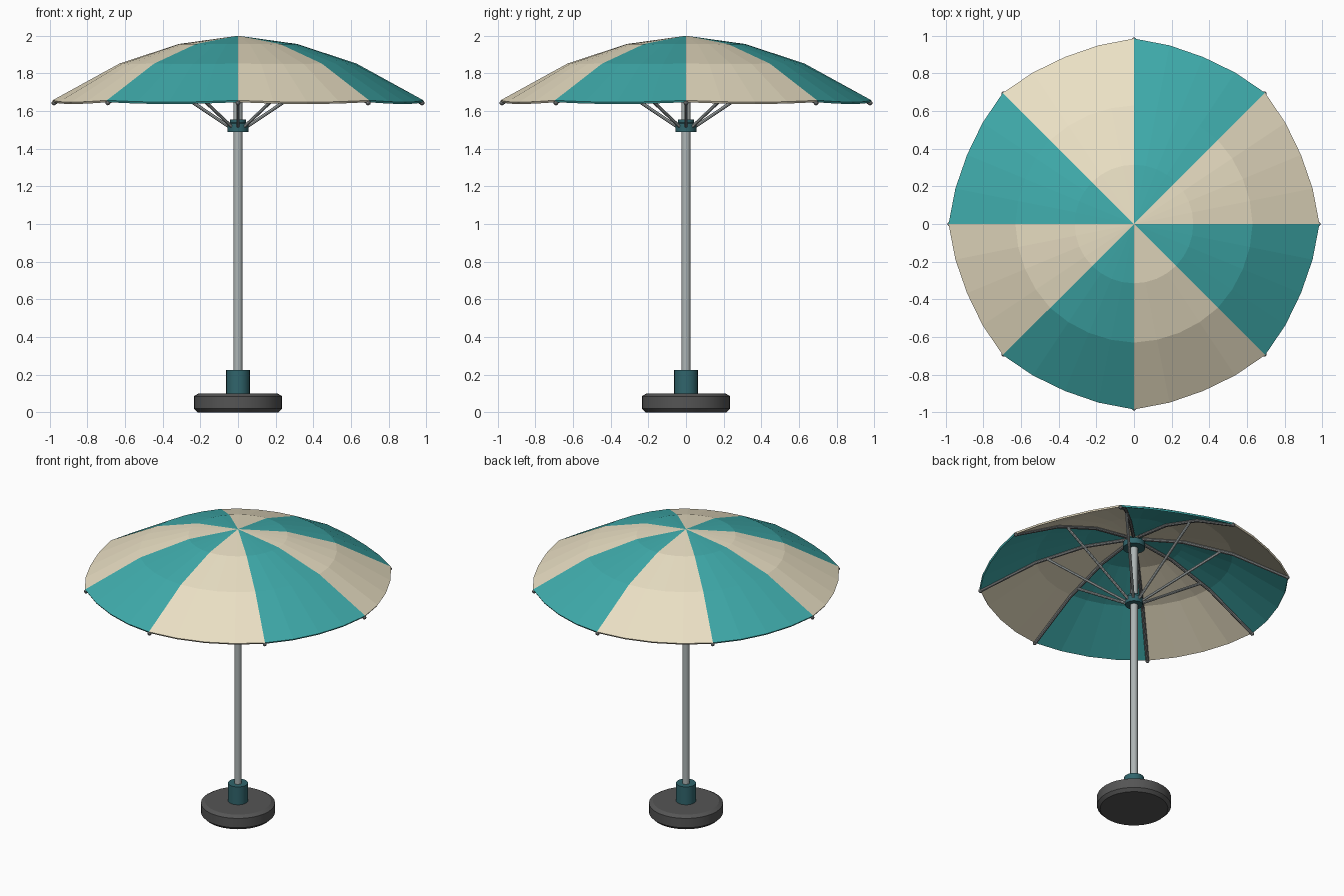
import bpy, bmesh
from math import cos, sin, pi
from mathutils import Vector

if "Cube" in bpy.data.objects:
    bpy.data.objects.remove(bpy.data.objects["Cube"])

def material(name, rgb):
    m = bpy.data.materials.new(name)
    m.diffuse_color = (*rgb, 1)
    m.use_nodes = True
    m.node_tree.nodes["Principled BSDF"].inputs["Base Color"].default_value = m.diffuse_color
    return m

TEAL = material("teal_fabric", (0.05, 0.41, 0.41))
CREAM = material("cream_fabric", (0.82, 0.74, 0.55))
DARK_TEAL = material("dark_teal", (0.03, 0.13, 0.15))
METAL = material("metal", (0.42, 0.46, 0.46))
RIB = material("rib_metal", (0.2, 0.21, 0.21))
STONE = material("dark_base", (0.09, 0.09, 0.09))

def finish(name, bm, mats):
    me = bpy.data.meshes.new(name)
    bm.to_mesh(me)
    bm.free()
    ob = bpy.data.objects.new(name, me)
    bpy.context.collection.objects.link(ob)
    for m in mats:
        me.materials.append(m)
    return ob

def lathe(name, profile, mat, n=24):
    # closed solid of revolution from (radius, z) pairs, bottom to top
    bm = bmesh.new()
    rings = [[bm.verts.new((r * cos(2 * pi * i / n), r * sin(2 * pi * i / n), z))
              for i in range(n)] for r, z in profile]
    for a, b in zip(rings, rings[1:]):
        for i in range(n):
            j = (i + 1) % n
            bm.faces.new((a[i], a[j], b[j], b[i]))
    bm.faces.new(rings[0][::-1])
    bm.faces.new(rings[-1])
    ob = finish(name, bm, [mat])
    bpy.context.view_layer.objects.active = ob
    ob.select_set(True)
    bpy.ops.object.shade_smooth_by_angle()
    ob.select_set(False)
    return ob

def radial_tubes(name, path, radius, mat, count=8, n=8, tip=0):
    # the same (radius, z) path swept as a tube in every rib direction
    bm = bmesh.new()
    for k in range(count):
        a = 2 * pi * k / count
        out, side = Vector((cos(a), sin(a), 0)), Vector((-sin(a), cos(a), 0))
        pts = [out * r + Vector((0, 0, z)) for r, z in path]
        rings = []
        for i, p in enumerate(pts):
            d = (pts[min(i + 1, len(pts) - 1)] - pts[max(i - 1, 0)]).normalized()
            up = d.cross(side)
            rings.append([bm.verts.new(p + radius * (side * cos(2 * pi * j / n) + up * sin(2 * pi * j / n)))
                          for j in range(n)])
        for r0, r1 in zip(rings, rings[1:]):
            for j in range(n):
                bm.faces.new((r0[j], r0[(j + 1) % n], r1[(j + 1) % n], r1[j]))
        bm.faces.new(rings[0][::-1])
        bm.faces.new(rings[-1])
        if tip:
            s = bmesh.ops.create_icosphere(bm, subdivisions=2, radius=tip)
            bmesh.ops.translate(bm, verts=s["verts"], vec=pts[-1])
    bmesh.ops.recalc_face_normals(bm, faces=bm.faces)
    return finish(name, bm, [mat])

# weighted base, sleeve and pole
lathe("base", [(0.215, 0), (0.235, 0.02), (0.235, 0.085), (0.21, 0.1)], STONE, 32)
lathe("base_sleeve", [(0.063, 0.095), (0.063, 0.225)], DARK_TEAL)
lathe("pole", [(0.024, 0.1), (0.024, 1.96)], METAL, 16)

# sliding collar and top hub
lathe("runner_collar", [(0.056, 1.49), (0.056, 1.535), (0.042, 1.54), (0.042, 1.555)], DARK_TEAL)
lathe("top_hub", [(0.07, 1.905), (0.07, 1.945)], DARK_TEAL)

# canopy: eight panels, four segments each, sagging slightly between ribs
SEG = 4
N = 8 * SEG
bm = bmesh.new()
apex = bm.verts.new((0, 0, 2.0))
rings = []
for r, z, pull, drop in ((0.315, 1.956, 0, 0), (0.63, 1.852, 0.004, 0.002), (0.985, 1.657, 0.025, 0.01)):
    ring = []
    for i in range(N):
        a = 2 * pi * i / N
        s = sin(pi * (i % SEG) / SEG)
        q = r - pull * s
        ring.append(bm.verts.new((q * cos(a), q * sin(a), z - drop * s)))
    rings.append(ring)
for i in range(N):
    j = (i + 1) % N
    faces = [bm.faces.new((apex, rings[0][i], rings[0][j]))]
    for a, b in zip(rings, rings[1:]):
        faces.append(bm.faces.new((a[i], b[i], b[j], a[j])))
    for f in faces:
        f.material_index = (i // SEG + 1) % 2
canopy = finish("canopy", bm, [TEAL, CREAM])
solid = canopy.modifiers.new("thickness", "SOLIDIFY")
solid.thickness = 0.012
solid.offset = -1

# ribs under the canopy seams, and struts up from the collar
radial_tubes("ribs", [(0.05, 1.968), (0.315, 1.934), (0.63, 1.83), (0.978, 1.643)], 0.011, RIB, tip=0.013)
radial_tubes("struts", [(0.045, 1.515), (0.55, 1.853)], 0.009, METAL)
